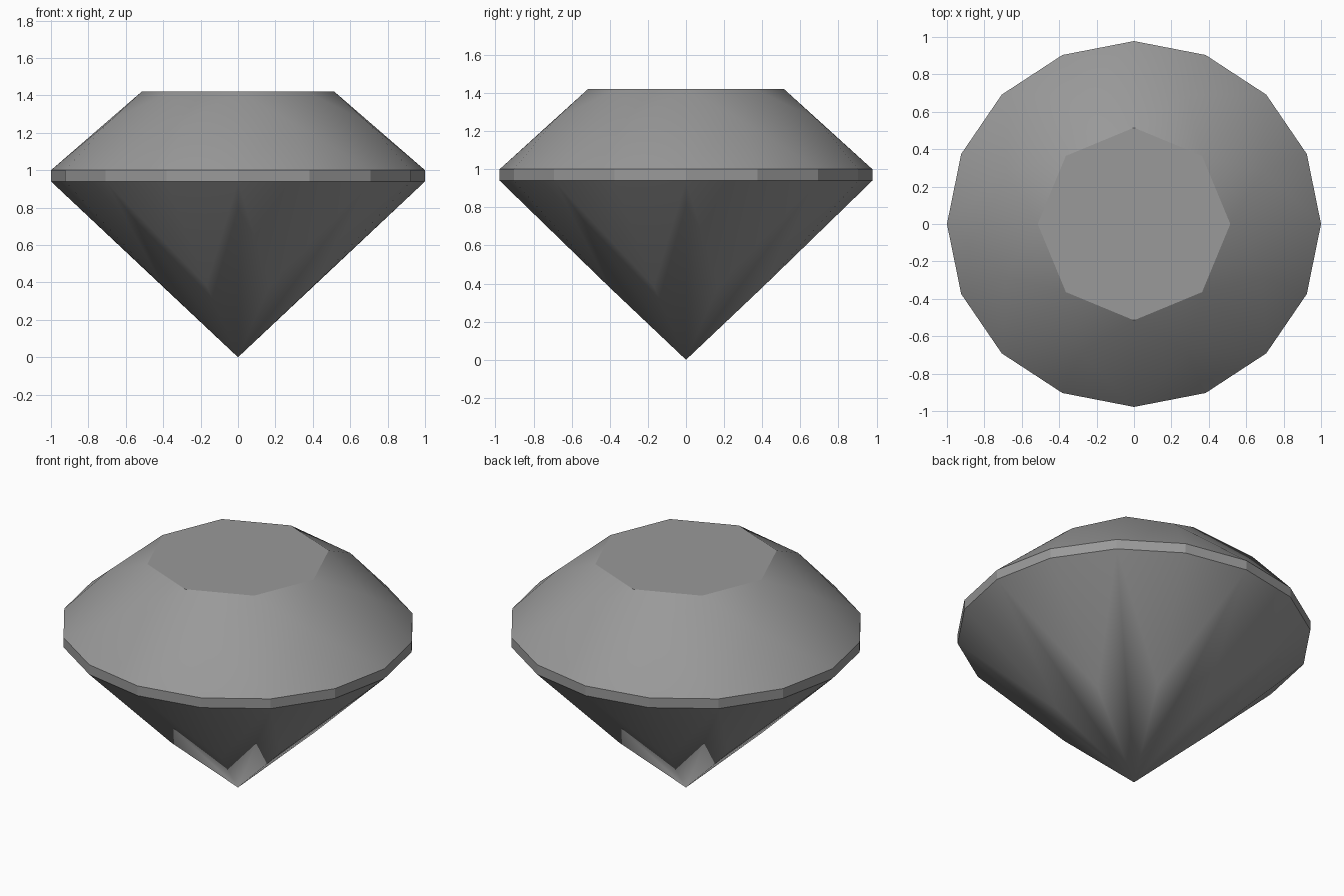
import bpy
import bmesh
from math import cos, sin, pi

cube = bpy.data.objects.get("Cube")
if cube:
    bpy.data.objects.remove(cube, do_unlink=True)

# One grey stone colour
grey = bpy.data.materials.new("stone_grey")
colour = (0.32, 0.32, 0.32, 1)
grey.use_nodes = True
grey.diffuse_color = colour
bsdf = next(n for n in grey.node_tree.nodes if n.type == 'BSDF_PRINCIPLED')
bsdf.inputs["Base Color"].default_value = colour

bm = bmesh.new()


def ring(count, radius, z, offset=0.0, depth=1.0):
    """Evenly spaced points around the vertical axis."""
    angles = [2 * pi * (i + offset) / count for i in range(count)]
    return [bm.verts.new((radius * cos(a), radius * depth * sin(a), z)) for a in angles]


# Point rings from the table down to the tip
table = ring(8, 0.515, 1.42)
crown = ring(8, 0.745, 1.26, 0.5)
girdle_top = ring(16, 1.0, 1.0, depth=0.978)
girdle_low = ring(16, 1.0, 0.94, depth=0.978)
pavilion = ring(8, 0.44, 0.385, 0.5)
tip = bm.verts.new((0, 0, 0))

zone = bm.faces.layers.int.new("zone")


def facet(number, *verts):
    face = bm.faces.new(verts)
    face[zone] = number
    face.smooth = number in (1, 3)


facet(0, *table)
for i in range(8):
    j, g = (i + 1) % 8, 2 * i
    h, k = g + 1, (g + 2) % 16
    # Crown: star, kite and the pair above the girdle
    facet(1, table[i], crown[i], table[j])
    facet(1, table[i], crown[i - 1], girdle_top[g], crown[i])
    facet(1, crown[i], girdle_top[g], girdle_top[h])
    facet(1, crown[i], girdle_top[h], girdle_top[k])
    # Girdle band
    for a, b in ((g, h), (h, k)):
        facet(2, girdle_top[a], girdle_low[a], girdle_low[b], girdle_top[b])
    # Pavilion: long kite and the pair below the girdle
    facet(3, tip, pavilion[i], girdle_low[g], pavilion[i - 1])
    facet(3, pavilion[i], girdle_low[h], girdle_low[g])
    facet(3, pavilion[i], girdle_low[k], girdle_low[h])

# Keep the table rim and the girdle crisp, blend the other facets
bmesh.ops.recalc_face_normals(bm, faces=bm.faces)
for edge in bm.edges:
    zones = {f[zone] for f in edge.link_faces}
    edge.smooth = len(zones) == 1 and 2 not in zones
bm.faces.layers.int.remove(zone)

mesh = bpy.data.meshes.new("cut_gem")
bm.to_mesh(mesh)
bm.free()
mesh.materials.append(grey)
gem = bpy.data.objects.new("cut_gem", mesh)
bpy.context.collection.objects.link(gem)
